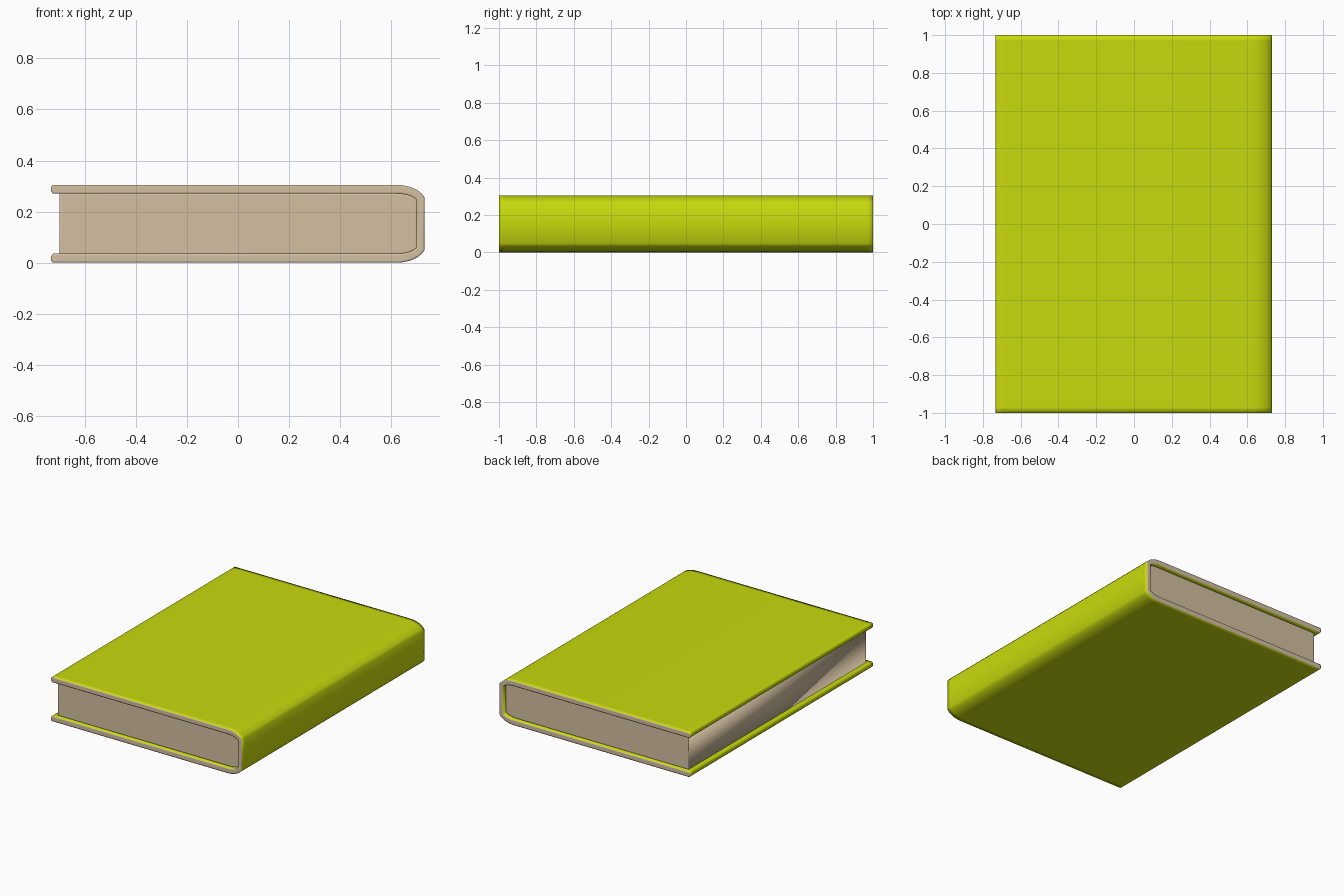
import bpy, bmesh, math

if "Cube" in bpy.data.objects:
    bpy.data.objects.remove(bpy.data.objects["Cube"])

H = 0.305


def material(name, rgb):
    m = bpy.data.materials.new(name)
    m.diffuse_color = (*rgb, 1)
    m.use_nodes = True
    m.node_tree.nodes["Principled BSDF"].inputs["Base Color"].default_value = m.diffuse_color
    return m


green = material("lime cover", (0.58, 0.70, 0.004))
paper = material("tan paper", (0.66, 0.53, 0.36))


def mirrored(top):
    """Top half of a closed x-z outline, completed below mid height."""
    return top + [(x, H - z) for x, z in reversed(top)]


def spine_curve(x0, z0, x1, z1, n=6):
    """Shallow quarter ellipse from flat board to the spine face."""
    pts = []
    for i in range(n + 1):
        a = math.radians(70) * i / n
        u = math.sin(a) / math.sin(math.radians(70))
        v = (1 - math.cos(a)) / (1 - math.cos(math.radians(70)))
        pts.append((x0 + (x1 - x0) * u, z0 + (z1 - z0) * v))
    return pts


def extrude_outline(name, outline, ys, mats):
    """Sweep an x-z outline through the y stations and cap both ends."""
    bm = bmesh.new()
    rings = [[bm.verts.new((x, y, z)) for x, z in outline] for y in ys]
    n = len(outline)
    for a, b in zip(rings, rings[1:]):
        for i in range(n):
            j = (i + 1) % n
            bm.faces.new((a[i], a[j], b[j], b[i]))
    caps = [bm.faces.new(rings[0]), bm.faces.new(rings[-1])]
    for c in caps:
        c.material_index = len(mats) - 1
    bmesh.ops.recalc_face_normals(bm, faces=bm.faces)
    # narrow border so the end shading rolls over softly
    bmesh.ops.inset_individual(bm, faces=caps, thickness=0.008)
    for f in bm.faces:
        f.smooth = True
    me = bpy.data.meshes.new(name)
    bm.to_mesh(me)
    bm.free()
    for m in mats:
        me.materials.append(m)
    ob = bpy.data.objects.new(name, me)
    bpy.context.collection.objects.link(ob)
    return ob


# wraparound cover: outer skin, then back along the inner skin
outer = [(-0.732, 0.280), (-0.732, 0.298), (-0.725, H), (-0.69, H)] + spine_curve(0.62, H, 0.73, 0.257)
inner = [(-0.725, 0.270), (-0.69, 0.270)] + spine_curve(0.62, 0.270, 0.70, 0.245)
cover_outline = mirrored(outer) + list(reversed(mirrored(inner)))
extrude_outline("cover", cover_outline, [-1, -0.97, 0.97, 1], [green, paper])

# page block filling the cover, set back from the open edges
pages_outline = mirrored([(-0.70, 0.272)] + spine_curve(0.62, 0.272, 0.702, 0.246))
extrude_outline("pages", pages_outline, [-0.97, 0.97], [paper])
